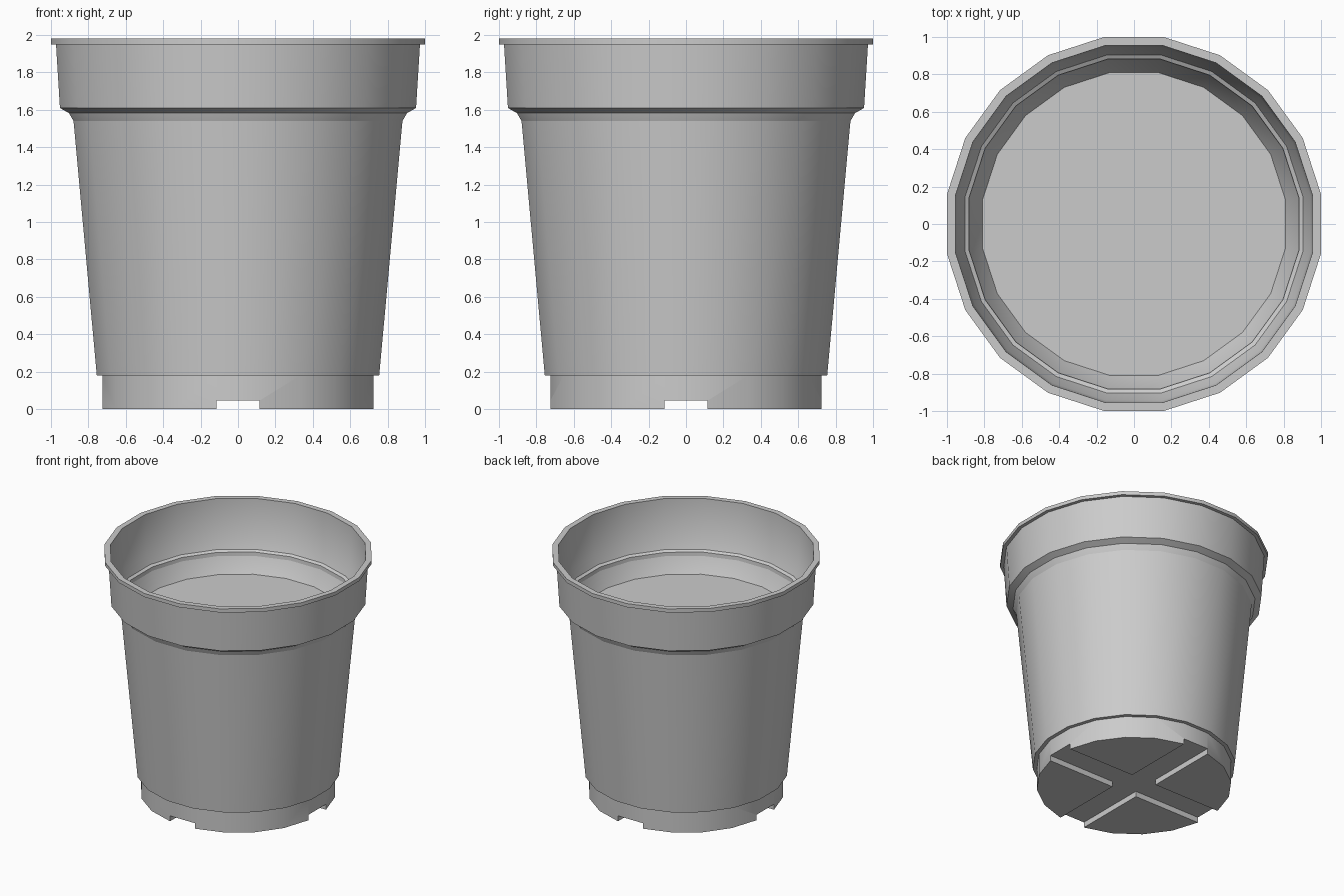
import bpy, bmesh, math

if "Cube" in bpy.data.objects:
    bpy.data.objects.remove(bpy.data.objects["Cube"])

SIDES = 20
K = 1 / math.cos(math.pi / SIDES)   # flat-to-centre distance -> corner radius


def finish(bm, name):
    bmesh.ops.recalc_face_normals(bm, faces=bm.faces)
    mesh = bpy.data.meshes.new(name)
    bm.to_mesh(mesh)
    bm.free()
    obj = bpy.data.objects.new(name, mesh)
    bpy.context.collection.objects.link(obj)
    return obj


def lathe(name, profile):
    """Closed 20-sided solid; the first and last rings are capped."""
    bm = bmesh.new()
    rings = [[bm.verts.new((r * K * math.cos((i + 0.5) * math.tau / SIDES),
                            r * K * math.sin((i + 0.5) * math.tau / SIDES), z))
              for i in range(SIDES)] for r, z in profile]
    for a, b in zip(rings, rings[1:]):
        for i in range(SIDES):
            j = (i + 1) % SIDES
            bm.faces.new((a[i], a[j], b[j], b[i]))
    bm.faces.new(rings[0])
    bm.faces.new(rings[-1])
    return finish(bm, name)


# Pot: foot, tapered wall, collar, rim, then down the inside to the raised floor
pot = lathe("plant_pot", [
    (0.725, 0), (0.725, 0.18), (0.755, 0.18), (0.882, 1.57), (0.952, 1.61),
    (0.973, 1.95), (1.0, 1.95), (1.0, 1.98), (0.955, 1.98), (0.943, 1.65),
    (0.81, 1.42), (0.803, 1.42)])

# Cross-shaped drainage channel cut into the underside
w, reach = 0.115, 1.2
bm = bmesh.new()
verts = []
for q in range(4):
    c, s = round(math.cos(q * math.pi / 2)), round(math.sin(q * math.pi / 2))
    for x, y in ((reach, -w), (reach, w), (w, w)):
        verts.append(bm.verts.new((c * x - s * y, s * x + c * y, -0.1)))
face = bm.faces.new(verts)
top = bmesh.ops.extrude_face_region(bm, geom=[face], use_keep_orig=True)["geom"]
for v in top:
    if isinstance(v, bmesh.types.BMVert):
        v.co.z = 0.045
cutter = finish(bm, "channel_cutter")
cutter.hide_render = True

mod = pot.modifiers.new("drainage_channels", 'BOOLEAN')
mod.operation = 'DIFFERENCE'
mod.solver = 'EXACT'
mod.object = cutter
bpy.context.view_layer.objects.active = pot
pot.select_set(True)
bpy.ops.object.modifier_apply(modifier=mod.name)
bpy.data.objects.remove(cutter)

bpy.ops.object.shade_smooth_by_angle(angle=math.radians(30))
